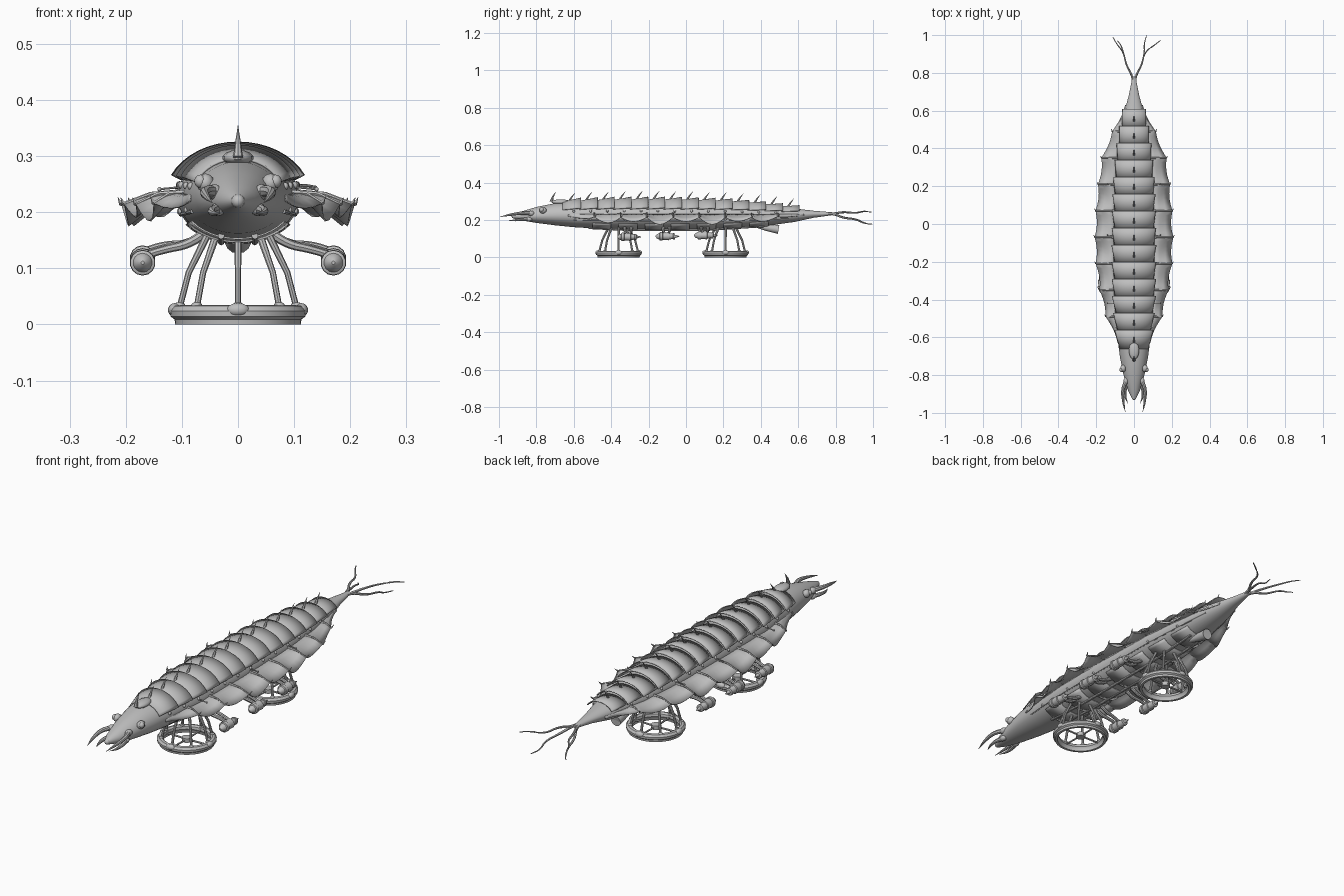
import bpy, bmesh, math
from mathutils import Vector

cube = bpy.data.objects.get("Cube")
if cube:
    bpy.data.objects.remove(cube, do_unlink=True)

GREY = (0.52, 0.52, 0.52, 1)
metal = bpy.data.materials.new("plain grey")
metal.use_nodes = True
metal.diffuse_color = GREY
metal.node_tree.nodes["Principled BSDF"].inputs["Base Color"].default_value = GREY


def finish(name, bm, angle=35, thickness=0):
    bmesh.ops.recalc_face_normals(bm, faces=bm.faces[:])
    mesh = bpy.data.meshes.new(name)
    bm.to_mesh(mesh)
    bm.free()
    mesh.materials.append(metal)
    obj = bpy.data.objects.new(name, mesh)
    bpy.context.scene.collection.objects.link(obj)
    if thickness:
        mod = obj.modifiers.new("thickness", "SOLIDIFY")
        mod.thickness = thickness
        mod.offset = 0
    bpy.ops.object.select_all(action="DESELECT")
    obj.select_set(True)
    bpy.context.view_layer.objects.active = obj
    bpy.ops.object.shade_smooth_by_angle(angle=math.radians(angle))
    return obj


def loft(name, rings, closed=True, caps=True, angle=35, thickness=0):
    """Skin a list of point rings with quads."""
    bm = bmesh.new()
    rows = [[bm.verts.new(p) for p in ring] for ring in rings]
    n = len(rows[0])
    for a, b in zip(rows, rows[1:]):
        for i in range(n if closed else n - 1):
            j = (i + 1) % n
            bm.faces.new((a[i], a[j], b[j], b[i]))
    if closed and caps:
        bm.faces.new(rows[0])
        bm.faces.new(rows[-1])
    return finish(name, bm, angle, thickness)


def sweep(name, points, radii, sides=8, smooth=1, caps=True):
    """Round tube along a path, optionally refined into a soft curve."""
    pts = [Vector(p) for p in points]
    rad = list(radii) if isinstance(radii, (list, tuple)) else [radii] * len(pts)
    for _ in range(smooth - 1):
        new_p, new_r = [pts[0]], [rad[0]]
        for i in range(len(pts) - 1):
            for t in (0.25, 0.75):
                new_p.append(pts[i].lerp(pts[i + 1], t))
                new_r.append(rad[i] + (rad[i + 1] - rad[i]) * t)
        pts, rad = new_p + [pts[-1]], new_r + [rad[-1]]
    rings = []
    for i, p in enumerate(pts):
        d = (pts[min(i + 1, len(pts) - 1)] - pts[max(i - 1, 0)]).normalized()
        ref = Vector((1, 0, 0)) if abs(d.x) < 0.8 else Vector((0, 0, 1))
        u = d.cross(ref).normalized()
        v = d.cross(u)
        rings.append([p + rad[i] * (u * math.cos(a) + v * math.sin(a))
                      for a in (math.tau * k / sides for k in range(sides))])
    return loft(name, rings, caps=caps)


def ball(name, center, size, detail=10):
    bm = bmesh.new()
    bmesh.ops.create_uvsphere(bm, u_segments=detail + 2, v_segments=detail // 2 + 2, radius=1)
    bmesh.ops.scale(bm, vec=size, verts=bm.verts)
    bmesh.ops.translate(bm, vec=center, verts=bm.verts)
    return finish(name, bm, 50)


# Hull stations: y, half width, bottom z, waist z, top z
HULL = [(-.92, .012, .208, .220, .232), (-.88, .032, .198, .220, .246),
        (-.80, .055, .185, .222, .270), (-.70, .075, .172, .225, .290),
        (-.60, .088, .162, .225, .298), (-.40, .107, .150, .225, .304),
        (-.10, .110, .147, .225, .305), (.20, .104, .152, .225, .298),
        (.40, .085, .165, .225, .283), (.58, .055, .190, .228, .262),
        (.68, .028, .212, .232, .250), (.78, .008, .226, .234, .242)]


def hull_point(y, degrees, out=0.0):
    for a, b in zip(HULL, HULL[1:]):
        if y <= b[0]:
            break
    t = (y - a[0]) / (b[0] - a[0])
    w, zb, zm, zt = (p + (q - p) * t for p, q in zip(a[1:], b[1:]))
    c, s = math.cos(math.radians(degrees)), math.sin(math.radians(degrees))
    return Vector(((w + out) * c, y, zm + s * ((zt - zm if s > 0 else zm - zb) + out)))


# Hull with snout
loft("hull", [[hull_point(st[0], 360 * k / 32) for k in range(32)] for st in HULL])
ball("nose_tip", (0, -.92, .22), (.012, .012, .012))

# Overlapping back plates with raised rear edges and swept spikes
PITCH = 0.09
for i in range(14):
    y = -.66 + PITCH * i
    steps = ((0, .002), (.05, .010), (.098, .019))
    loft("back_plate", [[hull_point(y + dy, 24 + 132 * k / 16, out) for k in range(17)]
                        for dy, out in steps], closed=False, angle=25, thickness=.004)
    base = hull_point(y + .035, 90, .005)
    sweep("back_spike", [base, base + Vector((0, .014, .022)), base + Vector((0, .032, .045))],
          [.006, .004, .0005], 6)

# Crown boss with upright horn
ball("crown_boss", (0, -.67, .297), (.028, .05, .014))
sweep("crown_horn", [(0, -.72, .298), (0, -.712, .325), (0, -.695, .352)], [.009, .005, .0005])

# Belly rails and plates
for x in (-.03, .03):
    sweep("belly_rail", [(x, -.52, .158), (x, -.3, .147), (x, .1, .147), (x, .42, .168)], .006)
for i in range(7):
    y = -.5 + .14 * i
    loft("belly_band", [[hull_point(y + dy, 215 + 110 * k / 12, .003) for k in range(13)]
                        for dy in (0, .1)], closed=False, thickness=.003)

# Rear exhaust horn, open at the back
sweep("exhaust_horn", [(0, .37, .172), (0, .43, .160), (0, .495, .150),
                       (0, .492, .150), (0, .44, .160)],
      [.010, .018, .024, .019, .008], 14)

# Fin outlines: half width at each rib
RIBS = [.085, .15, .182, .203, .208, .203, .19, .172, .115, .045]
STEP = 0.14


def fin_edge(u):
    i = min(int(u), len(RIBS) - 2)
    t = u - i
    dip = math.sin(math.pi * t)
    x = RIBS[i] + (RIBS[i + 1] - RIBS[i]) * t - .010 * dip
    wide = min(1, max(0, (x - .05) / .13))
    z = .222 - wide * (.008 + .038 * dip * (.6 + .4 * (i % 2)))
    return Vector((x, -.63 + STEP * u, z))


for side in (1, -1):
    def m(x, y, z):
        return Vector((side * x, y, z))

    # Scalloped side fin
    rows = []
    for k in range(9 * 6 + 1):
        u = k / 6
        tip = fin_edge(u)
        root = hull_point(tip.y, 6, -.006)
        rows.append([m(*root.lerp(tip, t)) + Vector((0, 0, .006 * math.sin(math.pi * t)))
                     for t in (0, .33, .66, 1)])
    loft("side_fin", rows, closed=False, angle=20, thickness=.003)

    # Fin ribs with thorn tips
    for i in range(1, 9):
        tip = fin_edge(i)
        root = hull_point(tip.y, 8, -.004)
        mid = root.lerp(tip, .5) + Vector((0, 0, .008))
        sweep("fin_rib", [m(*root), m(*mid), m(*tip)], [.006, .004, .003], 6)
        end = tip + Vector((.006, .012, .012))
        sweep("fin_thorn", [m(*tip), m(*end)], [.004, .0005], 5)

    # Flank studs and feelers
    for i in range(13):
        p = hull_point(-.6 + PITCH * i, 17)
        ball("flank_stud", m(*p), (.006, .007, .007), 6)
        if i % 2:
            q = hull_point(-.6 + PITCH * i, -18)
            ball("lower_stud", m(*q), (.005, .006, .006), 6)
    for y in (-.42, -.06, .21):
        sweep("feeler", [m(.09, y, .246), m(.14, y, .241)], .0022, 6)
        ball("feeler_bead", m(.14, y, .241), (.004, .004, .004), 6)
    sweep("flank_rail", [m(*hull_point(y, -22)) for y in (-.6, -.4, -.1, .2, .4, .55)], .004, 6)

    # Eyes and curved tusks
    ball("eye_socket", m(.058, -.765, .252), (.016, .02, .017))
    ball("eye", m(.067, -.772, .255), (.011, .012, .012))
    ball("upper_tusk_root", m(.042, -.83, .236), (.014, .02, .014))
    sweep("upper_tusk", [m(.042, -.83, .237), m(.062, -.88, .238), m(.056, -.95, .227),
                         m(.046, -.995, .217)], [.011, .009, .006, .0005], 8, 3)
    ball("lower_tusk_root", m(.036, -.84, .205), (.013, .02, .012))
    sweep("lower_tusk", [m(.036, -.84, .205), m(.048, -.88, .203), m(.045, -.92, .198),
                         m(.032, -.95, .198)], [.010, .008, .005, .0005], 8, 3)

    # Engine pods on paired curved arms
    for y, z in ((-.305, .11), (-.1, .113), (.105, .118)):
        profile = [(-.062, .003), (-.055, .012), (-.042, .017), (-.040, .022), (-.026, .023),
                   (-.024, .019), (.008, .021), (.010, .017), (.03, .014), (.032, .017),
                   (.04, .016), (.042, .008), (.064, .002)]
        sweep("engine_pod", [m(.17, y + dy, z) for dy, _ in profile], [r for _, r in profile], 14)
        for dy in (-.022, .012):
            sweep("pod_arm", [m(.055, y + dy, .165), m(.09, y + dy, .142),
                              m(.13, y + dy * .8, z + .024), m(.168, y + dy * .6, z + .012)],
                  [.009, .008, .007, .007], 8, 3)

# Landing rings on bent struts
for cy in (-.36, .212):
    def polar(r, degrees, z):
        a = math.radians(degrees)
        return Vector((r * math.cos(a), cy + r * math.sin(a), z))

    ring = [(.112, .0), (.113, .009), (.120, .014), (.121, .024), (.114, .033), (.104, .035),
            (.096, .029), (.094, .018), (.100, .010), (.101, .0)]
    segs = 40
    loft("landing_ring", [[polar(r, 360 * k / segs, z) for r, z in ring]
                          for k in range(segs + 1)], caps=False)
    for k in range(8):
        a = 45 * k
        sweep("landing_strut", [polar(.104, a, .03), polar(.088, a, .092), polar(.052, a, .165)],
              [.0055, .0055, .007], 8)
        ball("strut_foot", polar(.104, a, .034), (.010, .010, .006), 6)
    for k in range(4):
        a = 90 * k
        size = (.012, .021, .012) if k % 2 == 0 else (.021, .012, .012)
        ball("ring_bumper", polar(.113, a, .026), size)
        sweep("ring_spoke", [polar(.012, a, .018), polar(.1, a, .02)], .004, 6)
    sweep("ring_hub", [(0, cy, .010), (0, cy, .028)], .02, 14)

# Trailing tail whips: end x, end y, end z
for x, y, z in ((-.112, .99, .243), (-.088, .97, .182), (.066, .997, .178), (.14, .972, .245)):
    bend = .045 if x > 0 else -.045
    sweep("tail_whip", [(0, .73, .234), (bend * .25, .79, .234), (bend * .9, .84, (z + .236) / 2 + .004),
                        (bend * 1.25, .91, (z + .23) / 2), (x * .8, .95, z + .004), (x, y, z)],
          [.009, .006, .005, .004, .003, .002], 6, 3)
